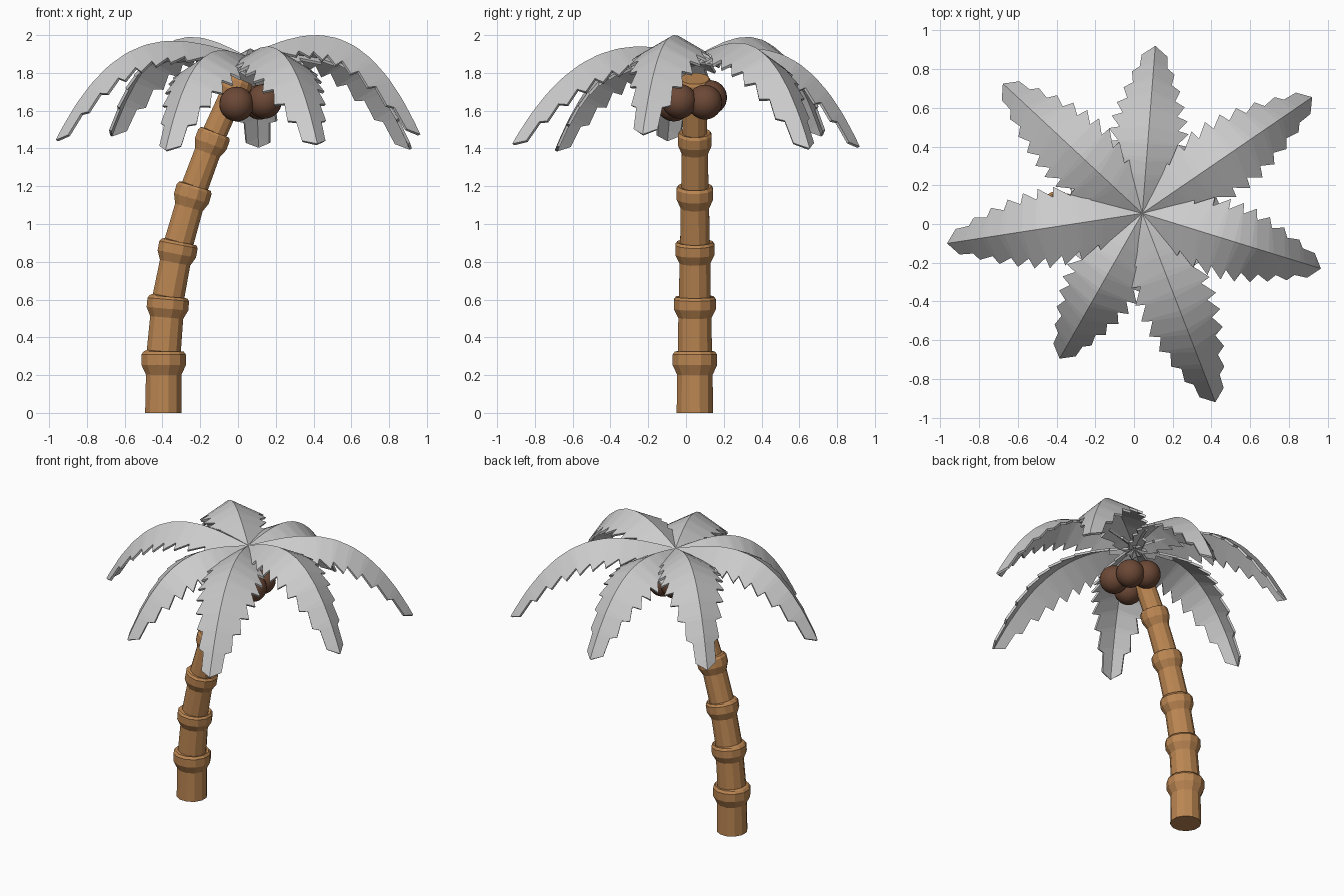
import bpy, bmesh, math
from mathutils import Vector

cube = bpy.data.objects.get("Cube")
if cube:
    bpy.data.objects.remove(cube, do_unlink=True)


def material(name, rgb):
    m = bpy.data.materials.new(name)
    m.use_nodes = True
    m.diffuse_color = (*rgb, 1)
    m.node_tree.nodes["Principled BSDF"].inputs["Base Color"].default_value = (*rgb, 1)
    return m


BARK = material("tan_bark", (0.5, 0.24, 0.085))
SHELL = material("dark_brown_shell", (0.15, 0.066, 0.037))
LEAF = material("pale_grey_leaf", (0.6, 0.6, 0.6))


def make_object(name, bm, mat):
    mesh = bpy.data.meshes.new(name)
    bm.to_mesh(mesh)
    bm.free()
    mesh.materials.append(mat)
    obj = bpy.data.objects.new(name, mesh)
    bpy.context.scene.collection.objects.link(obj)
    return obj


# Trunk: leaning stack of straight segments, each flaring into a collar at its top
def build_trunk(sides=12, y=0.047):
    bm = bmesh.new()
    joints = [(-0.395, 0), (-0.393, 0.325), (-0.368, 0.615), (-0.312, 0.905),
              (-0.228, 1.2), (-0.122, 1.485), (0.005, 1.77)]
    profile = [(0, 1.0, 0), (0.62, 0.97, 0), (0.78, 0, 1), (0.95, 0, 1), (1.0, 0, 0.9)]
    previous = None
    for i in range(len(joints) - 1):
        a, b = (Vector((x, y, z)) for x, z in joints[i:i + 2])
        body, collar = 0.1 - 0.0065 * i, 0.122 - 0.0075 * i
        across = Vector((0, 1, 0)).cross((b - a).normalized())
        for f, body_part, collar_part in profile:
            r = body * body_part + collar * collar_part
            ring = []
            for k in range(sides):
                ang = math.tau * (k + 0.5) / sides
                offset = across * math.cos(ang) + Vector((0, 1, 0)) * math.sin(ang)
                ring.append(bm.verts.new(a.lerp(b, f) + offset * r))
            if previous:
                for k in range(sides):
                    n = (k + 1) % sides
                    bm.faces.new((previous[k], previous[n], ring[n], ring[k]))
            else:
                bm.faces.new(ring[::-1])
            previous = ring
    bm.faces.new(previous)
    bmesh.ops.recalc_face_normals(bm, faces=bm.faces)
    make_object("trunk", bm, BARK)


# Coconuts clustered round the top of the trunk
def build_coconuts():
    spots = [(-0.007, -0.065, 1.635), (0.14, -0.035, 1.65), (0.115, 0.10, 1.645), (0.0, 0.125, 1.67)]
    for i, spot in enumerate(spots):
        bm = bmesh.new()
        bmesh.ops.create_uvsphere(bm, u_segments=24, v_segments=16, radius=0.092)
        for f in bm.faces:
            f.smooth = True
        make_object(f"coconut_{i + 1}", bm, SHELL).location = spot


# Leaf: arched ridge with two drooping serrated halves
def build_leaf(name, tip, rise, peak, teeth=10):
    crown = Vector((0.043, 0.055, 1.89))
    span = Vector(tip) - crown
    drop = span.z
    span.z = 0
    forward = span.normalized()
    left = Vector((0, 0, 1)).cross(forward)
    # cubic ridge that peaks at the given fraction and ends at the tip
    c = (drop - 2 * rise / peak + rise / peak ** 2) / (1 - peak) ** 2
    b = -rise / peak ** 2 - 2 * c * peak
    a = 2 * rise / peak + c * peak ** 2

    bm = bmesh.new()
    previous = None
    for row in range(2 * teeth):
        outer = row % 2
        u = (row // 2 + 0.7 * outer) / (teeth + 0.1)
        t = 1.2 * u - 0.2 * u * u
        point = crown + span * t + Vector((0, 0, a * t + b * t * t + c * t ** 3))
        along = (span + Vector((0, 0, a + 2 * b * t + 3 * c * t * t))).normalized()
        normal = along.cross(left)
        width = 0.2 * math.sin(math.pi * (0.09 + 0.86 * t)) ** 0.8
        width *= 1.04 if outer else 0.77
        shift = along * (0.02 if outer else 0.0)
        sides = [point + shift + left * width * s - normal * 0.55 * width for s in (1, -1)]
        ring = [bm.verts.new(p) for p in (point, *sides)]
        if previous:
            bm.faces.new((previous[0], ring[0], ring[1], previous[1]))
            bm.faces.new((previous[0], previous[2], ring[2], ring[0]))
        previous = ring
    end = bm.verts.new(tip)
    bm.faces.new((previous[0], end, previous[1]))
    bm.faces.new((previous[0], previous[2], end))

    obj = make_object(name, bm, LEAF)
    solid = obj.modifiers.new("thickness", "SOLIDIFY")
    solid.thickness = 0.015
    solid.offset = -1


build_trunk()
build_coconuts()

# Tip position, rise of the ridge and where along the leaf it peaks
LEAVES = [
    ("leaf_back", (0.11, 0.92, 1.41), 0.04, 0.32),
    ("leaf_back_left", (0.92, 0.655, 1.40), 0.07, 0.36),
    ("leaf_left", (0.965, -0.23, 1.475), 0.11, 0.4),
    ("leaf_front_left", (0.42, -0.92, 1.425), 0.05, 0.3),
    ("leaf_front_right", (-0.384, -0.695, 1.39), 0.03, 0.3),
    ("leaf_right", (-0.965, -0.10, 1.445), 0.08, 0.38),
    ("leaf_back_right", (-0.677, 0.725, 1.47), 0.10, 0.4),
]
for leaf in LEAVES:
    build_leaf(*leaf)
